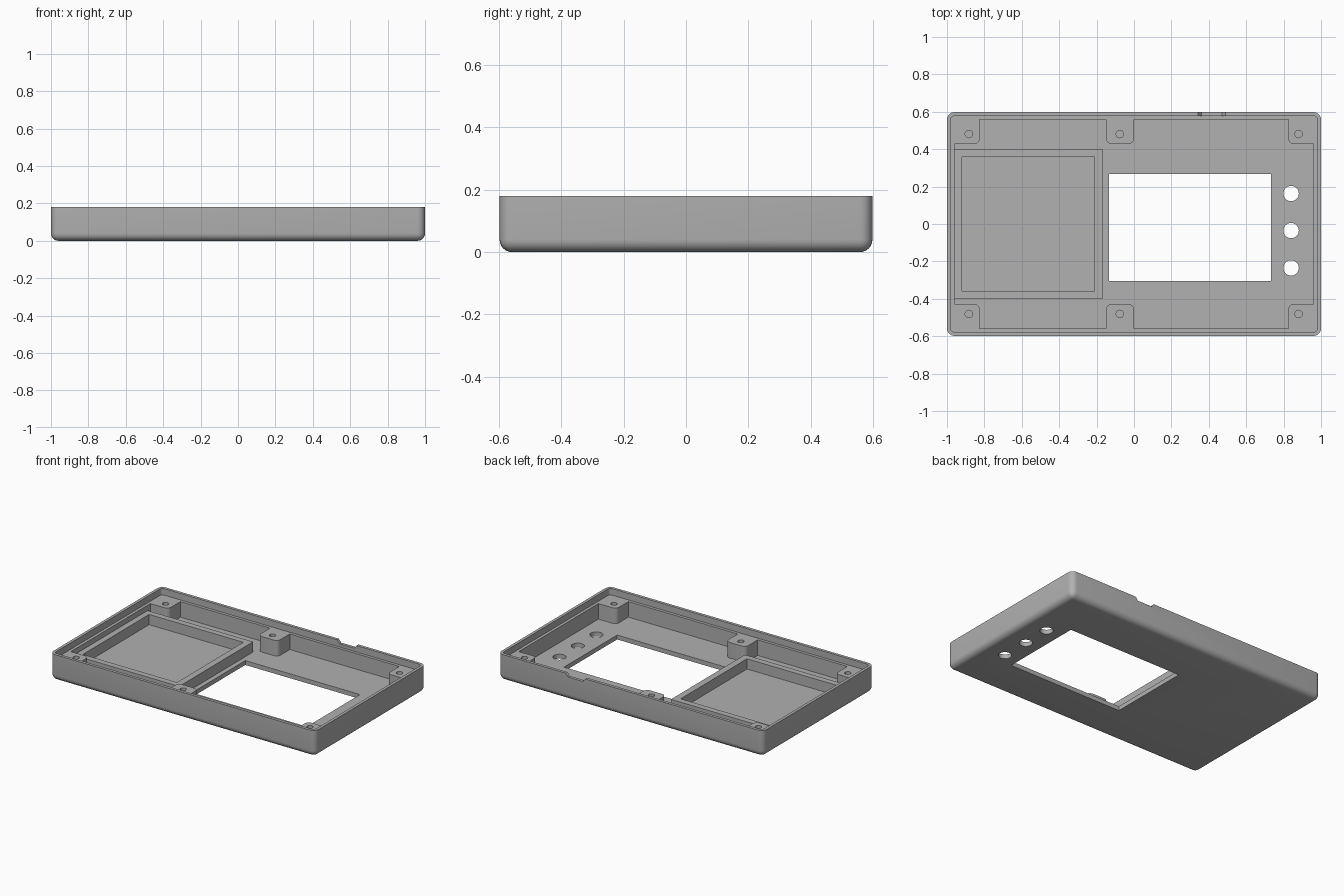
import bpy
import bmesh

if "Cube" in bpy.data.objects:
    bpy.data.objects.remove(bpy.data.objects["Cube"], do_unlink=True)

HALF_X, HALF_Y, HEIGHT = 1.0, 0.598, 0.18
FLOOR, LEDGE, WALL, LIP = 0.03, 0.136, 0.04, 0.02

grey = bpy.data.materials.new("grey plastic")
grey.use_nodes = True
grey.diffuse_color = (0.44, 0.44, 0.44, 1)
grey.node_tree.nodes["Principled BSDF"].inputs["Base Color"].default_value = (0.44, 0.44, 0.44, 1)


def finish(name, bm):
    mesh = bpy.data.meshes.new(name)
    bm.to_mesh(mesh)
    bm.free()
    mesh.materials.append(grey)
    obj = bpy.data.objects.new(name, mesh)
    bpy.context.collection.objects.link(obj)
    return obj


def box(name, x, y, z, radius=0, rounded=None):
    """Box from (low, high) ranges; edges chosen by the rule get rounded."""
    bm = bmesh.new()
    bmesh.ops.create_cube(bm, size=1)
    for v in bm.verts:
        v.co = [r[0] if c < 0 else r[1] for c, r in zip(v.co, (x, y, z))]
    if radius:
        edges = [e for e in bm.edges if rounded(*[v.co for v in e.verts])]
        bmesh.ops.bevel(bm, geom=edges, offset=radius, segments=6,
                        profile=0.5, affect='EDGES')
    return finish(name, bm)


def cylinder(name, x, y, z, radius):
    bm = bmesh.new()
    bmesh.ops.create_cone(bm, cap_ends=True, segments=32, radius1=radius,
                          radius2=radius, depth=z[1] - z[0])
    bmesh.ops.translate(bm, verts=bm.verts, vec=(x, y, sum(z) / 2))
    return finish(name, bm)


def combine(target, tool, operation):
    mod = target.modifiers.new("combine", 'BOOLEAN')
    mod.operation, mod.solver, mod.object = operation, 'EXACT', tool
    bpy.ops.object.select_all(action='DESELECT')
    bpy.context.view_layer.objects.active = target
    target.select_set(True)
    bpy.ops.object.modifier_apply(modifier=mod.name)
    bpy.data.objects.remove(tool, do_unlink=True)


def vertical(a, b):
    return abs(a.z - b.z) > 0.01


# Outer tray: rounded everywhere except the flat open rim
shell = box("case_shell", (-HALF_X, HALF_X), (-HALF_Y, HALF_Y), (0, HEIGHT),
            0.04, lambda a, b: min(a.z, b.z) < 0.01)
inner_x, inner_y = HALF_X - WALL, HALF_Y - WALL
combine(shell, box("cavity", (-inner_x, inner_x), (-inner_y, inner_y), (FLOOR, 1)), 'DIFFERENCE')

# Screw posts along both long walls, rounded on their free corners
for side in (-1, 1):
    for x0, x1 in ((-0.98, -0.825), (-0.15, 0), (0.825, 0.98)):
        y = sorted((side * 0.428, side * (HALF_Y - 0.025)))
        post = box("post", (x0, x1), y, (0.015, 0.16), 0.03,
                   lambda a, b: vertical(a, b) and abs(a.y) < 0.5 and abs(a.x) < 0.9)
        combine(shell, post, 'UNION')

# Stepped lip that trims the wall and the post tops to one ledge
lip_x, lip_y = HALF_X - LIP, HALF_Y - LIP
combine(shell, box("lip", (-lip_x, lip_x), (-lip_y, lip_y), (LEDGE, 1), 0.02, vertical), 'DIFFERENCE')

# Compartment frame
frame = box("frame", (-0.97, -0.165), (-0.398, 0.398), (0.015, 0.10))
combine(frame, box("frame_inside", (-0.92, -0.21), (-0.357, 0.357), (-1, 1)), 'DIFFERENCE')
combine(shell, frame, 'UNION')

# Screen window, button holes and blind screw holes
combine(shell, box("window", (-0.133, 0.732), (-0.304, 0.268), (-1, 1)), 'DIFFERENCE')
for y in (-0.235, -0.035, 0.163):
    combine(shell, cylinder("button_hole", 0.84, y, (-1, 1), 0.041), 'DIFFERENCE')
for side in (-1, 1):
    for x in (-0.883, -0.076, 0.88):
        combine(shell, cylinder("screw_hole", x, side * 0.481, (0.045, 1), 0.02), 'DIFFERENCE')

# Shallow notch with sloping ends in the back rim
notch = box("notch", (0.34, 0.49), (HALF_Y - 0.03, 0.7), (0.158, 0.182))
for v in notch.data.vertices:
    if v.co.z < 0.17:
        v.co.x += 0.02 if v.co.x < 0.4 else -0.02
combine(shell, notch, 'DIFFERENCE')

# One colour, smooth fillets, sharp edges
shell.data.materials.clear()
shell.data.materials.append(grey)
for face in shell.data.polygons:
    face.material_index = 0
bpy.ops.object.select_all(action='DESELECT')
shell.select_set(True)
bpy.context.view_layer.objects.active = shell
bpy.ops.object.shade_smooth_by_angle(angle=0.52)
